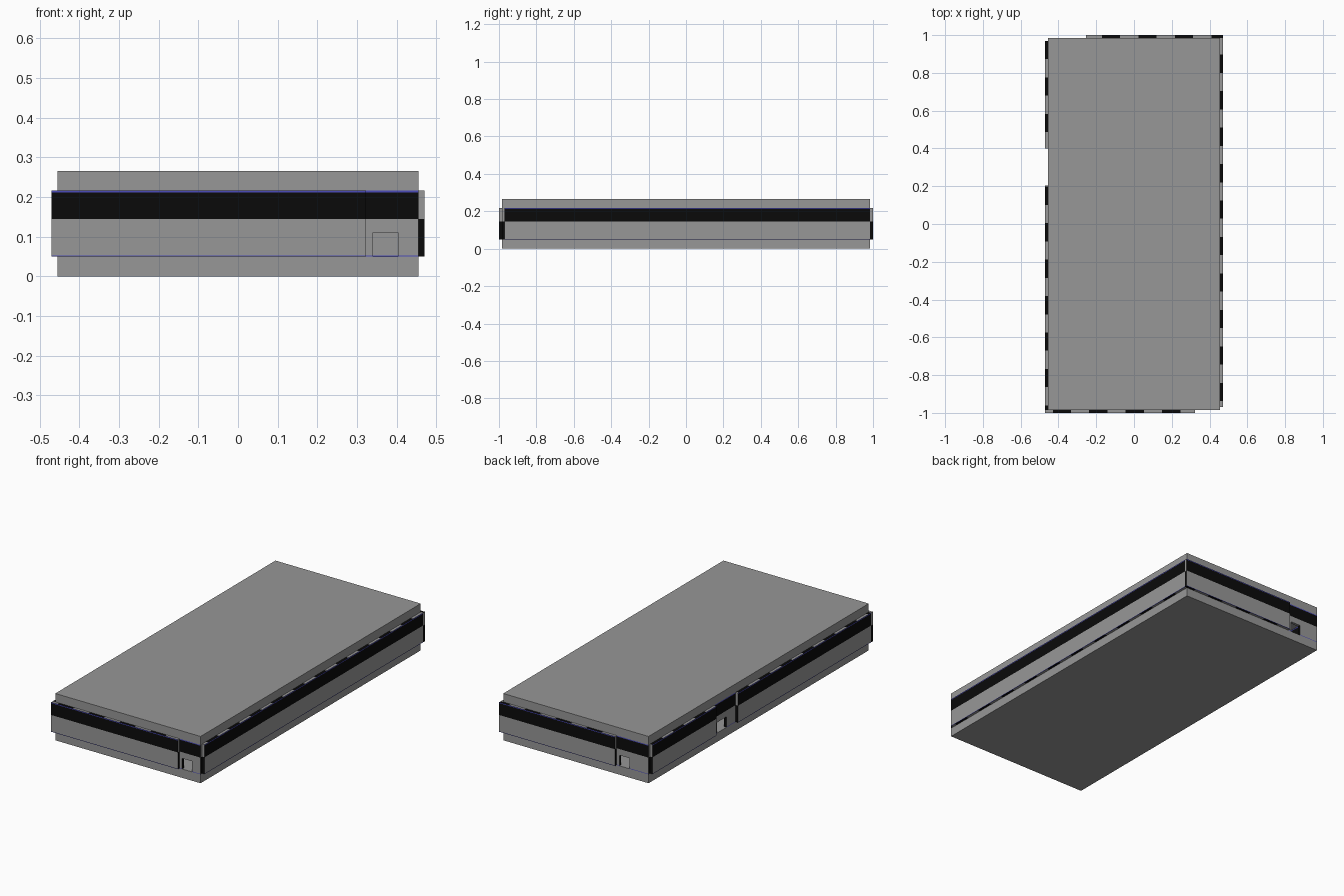
import bpy, bmesh
from mathutils import Vector

if "Cube" in bpy.data.objects:
    bpy.data.objects.remove(bpy.data.objects["Cube"])


def material(name, rgb):
    m = bpy.data.materials.new(name)
    m.diffuse_color = (*rgb, 1)
    m.use_nodes = True
    m.node_tree.nodes["Principled BSDF"].inputs["Base Color"].default_value = m.diffuse_color
    return m


GRAY, BLACK, BLUE = 0, 1, 2
MATS = [material("concrete gray", (0.31, 0.31, 0.31)),
        material("window black", (0.003, 0.003, 0.003)),
        material("trim blue", (0.07, 0.07, 0.5))]

Z0, Z1 = 0.05, 0.217                      # wall bottom and top
BAND, TRIM_LOW, TRIM_HIGH = 0.145, 0.053, 0.212
DASH = 0.0965                             # dash length on wall ledges


def box(name, lo, hi, axis=None, phase=None):
    """Box between two corners; with an axis it is painted as a wall along it."""
    lo, hi = Vector(lo), Vector(hi)
    bm = bmesh.new()
    bmesh.ops.create_cube(bm, size=1)
    for v in bm.verts:
        v.co = (lo + hi) / 2 + v.co * (hi - lo)
    if axis is not None:
        paint_wall(bm, lo, hi, axis, phase)
    me = bpy.data.meshes.new(name)
    bm.to_mesh(me)
    bm.free()
    for m in MATS:
        me.materials.append(m)
    ob = bpy.data.objects.new(name, me)
    bpy.context.collection.objects.link(ob)
    return ob


def cut(bm, co, no):
    geom = bm.verts[:] + bm.edges[:] + bm.faces[:]
    bmesh.ops.bisect_plane(bm, geom=geom, dist=1e-6, plane_co=co, plane_no=no)


def paint_wall(bm, lo, hi, axis, phase):
    for z in (TRIM_LOW, BAND, TRIM_HIGH):
        if lo.z < z < hi.z:
            cut(bm, (0, 0, z), (0, 0, 1))
    if phase is not None:
        along = Vector((axis == 0, axis == 1, 0))
        for k in range(-25, 26):
            t = phase + k * DASH
            if lo[axis] + 1e-4 < t < hi[axis] - 1e-4:
                cut(bm, along * t, along)
    bm.normal_update()
    for f in bm.faces:
        c = f.calc_center_median()
        if abs(f.normal.z) > 0.5:         # ledges: alternating dashes
            dark = phase is not None and (c[axis] - phase) // DASH % 2 == 0
            f.material_index = BLACK if dark else GRAY
        elif abs(f.normal[axis]) > 0.5:   # wall ends: dark lower part
            f.material_index = BLACK if c.z < BAND else GRAY
        elif c.z < TRIM_LOW or c.z > TRIM_HIGH:
            f.material_index = BLUE
        else:
            f.material_index = BLACK if c.z > BAND else GRAY


def wall(name, axis, start, end, near, far, z0=Z0, z1=Z1, phase=None):
    """Wall running start..end along axis, near..far across it."""
    lo, hi = [near, near, z0], [far, far, z1]
    lo[axis], hi[axis] = start, end
    return box(name, lo, hi, axis, phase)


def door_wall(name, axis, start, end, near, far, d0, d1, top=0.11):
    """Recessed wall with an open doorway d0..d1."""
    wall(name + "_side_a", axis, start, d0, near, far)
    wall(name + "_side_b", axis, d1, end, near, far)
    wall(name + "_lintel", axis, d0, d1, near, far, z0=top)


# Floor and roof slabs
box("floor_slab", (-0.455, -0.985, 0), (0.455, 0.985, Z0))
box("roof_slab", (-0.455, -0.985, Z1), (0.455, 0.985, 0.265))

# Projecting outer walls
wall("front_wall", 0, -0.47, 0.323, -1.0, -0.985, phase=-0.43)
wall("back_wall", 0, -0.255, 0.47, 0.985, 1.0, phase=-0.17)
wall("right_wall", 1, -0.97, 0.985, 0.455, 0.47, phase=0.80)
wall("left_wall_front", 1, -0.985, 0.205, -0.47, -0.455, phase=0.68)
wall("left_wall_back", 1, 0.40, 0.97, -0.47, -0.455, phase=0.68)

# Recessed entrance walls with doorways
door_wall("front_entrance", 0, 0.323, 0.455, -0.985, -0.97, 0.34, 0.403)
door_wall("back_entrance", 0, -0.455, -0.255, 0.97, 0.985, -0.335, -0.272)
door_wall("left_entrance", 1, 0.205, 0.40, -0.455, -0.44, 0.287, 0.372)
